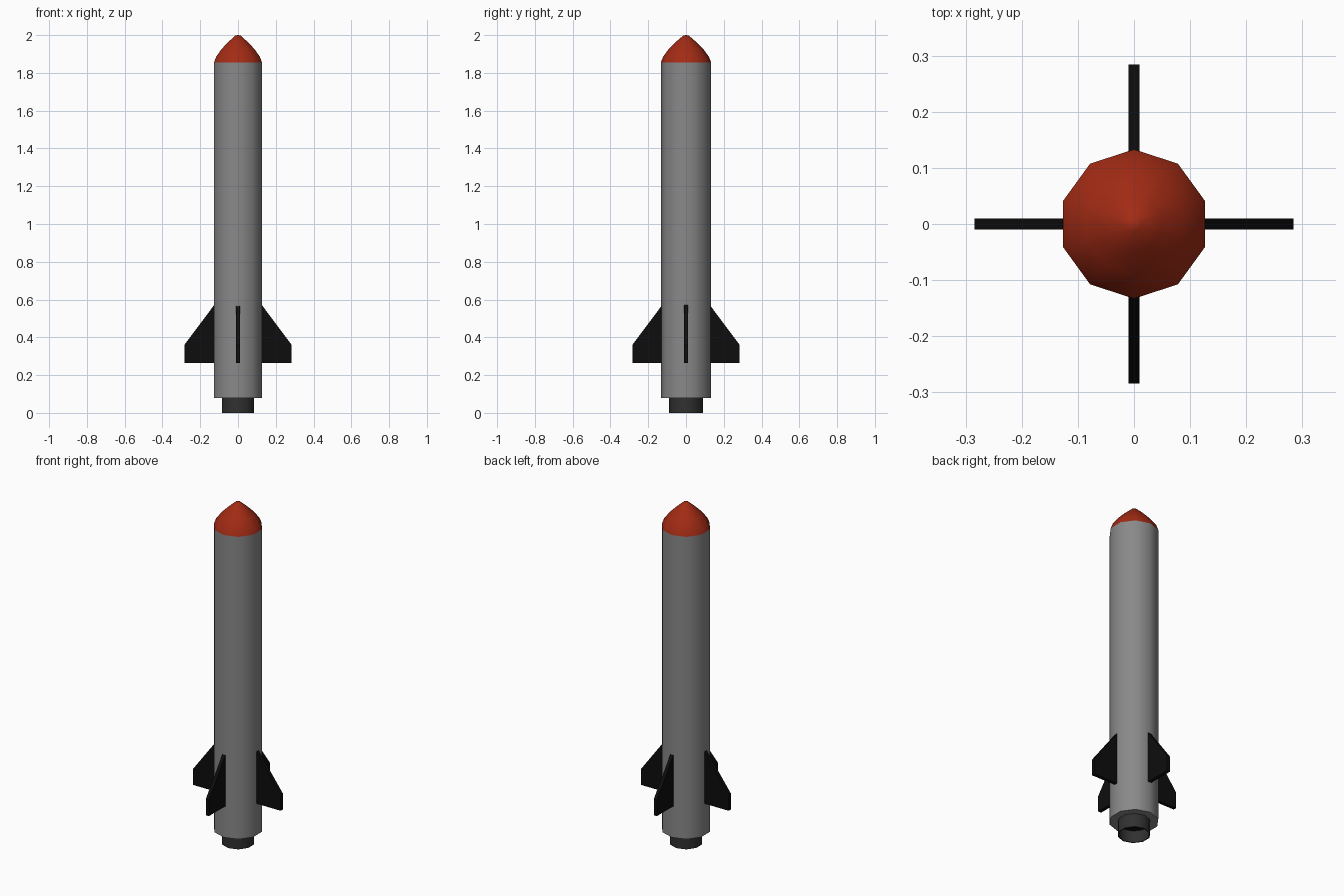
import bpy, bmesh, math

if "Cube" in bpy.data.objects:
    bpy.data.objects.remove(bpy.data.objects["Cube"])

def material(name, r, g, b):
    m = bpy.data.materials.new(name)
    m.diffuse_color = (r, g, b, 1)
    m.use_nodes = True
    m.node_tree.nodes["Principled BSDF"].inputs["Base Color"].default_value = m.diffuse_color
    return m

GREY = material("body grey", 0.25, 0.25, 0.25)
RED = material("nose red", 0.36, 0.024, 0.007)
DARK = material("nozzle dark grey", 0.03, 0.03, 0.03)
BLACK = material("fin black", 0.004, 0.004, 0.004)
SIDES = 10

def finish(name, bm, mat, smooth=True):
    bmesh.ops.recalc_face_normals(bm, faces=bm.faces)
    me = bpy.data.meshes.new(name)
    bm.to_mesh(me)
    bm.free()
    me.materials.append(mat)
    ob = bpy.data.objects.new(name, me)
    bpy.context.collection.objects.link(ob)
    if smooth:
        bpy.ops.object.select_all(action='DESELECT')
        ob.select_set(True)
        bpy.context.view_layer.objects.active = ob
        bpy.ops.object.shade_smooth_by_angle(angle=math.radians(40))
    return ob

def lathe(name, profile, mat):
    """Ten-sided turned part from (radius, z) points; radius 0 makes a pole."""
    bm = bmesh.new()
    rings = []
    for r, z in profile:
        if r == 0:
            rings.append([bm.verts.new((0, 0, z))] * SIDES)
        else:
            angles = [math.pi / 2 + math.tau * i / SIDES for i in range(SIDES)]
            rings.append([bm.verts.new((r * math.cos(a), r * math.sin(a), z)) for a in angles])
    for a, b in zip(rings, rings[1:]):
        for i in range(SIDES):
            j = (i + 1) % SIDES
            bm.faces.new(dict.fromkeys((a[i], a[j], b[j], b[i])))
    return finish(name, bm, mat)

# Body tube and nose cone
lathe("body", [(0, 0.08), (0.133, 0.08), (0.133, 1.855), (0, 1.855)], GREY)
lathe("nose_cone", [(0.133, 1.855), (0.122, 1.885), (0.09, 1.928), (0.05, 1.967),
                    (0.014, 1.998), (0, 2.0)], RED)

# Hollow engine nozzle with a dark throat
lathe("nozzle", [(0.089, 0.08), (0.089, 0), (0.083, 0), (0.083, 0.076)], DARK)
lathe("nozzle_throat", [(0, 0.07), (0.085, 0.07), (0.085, 0.078), (0, 0.078)], BLACK)

# Four swept fins
for k, side in enumerate(("right", "back", "left", "front")):
    bm = bmesh.new()
    outline = [(0.118, 0.265), (0.284, 0.265), (0.284, 0.36), (0.127, 0.57), (0.118, 0.57)]
    face = bm.faces.new([bm.verts.new((x, -0.01, z)) for x, z in outline])
    ext = bmesh.ops.extrude_face_region(bm, geom=[face])
    bmesh.ops.translate(bm, vec=(0, 0.02, 0),
                        verts=[v for v in ext["geom"] if isinstance(v, bmesh.types.BMVert)])
    ob = finish("fin_" + side, bm, BLACK, smooth=False)
    ob.rotation_euler.z = k * math.pi / 2
